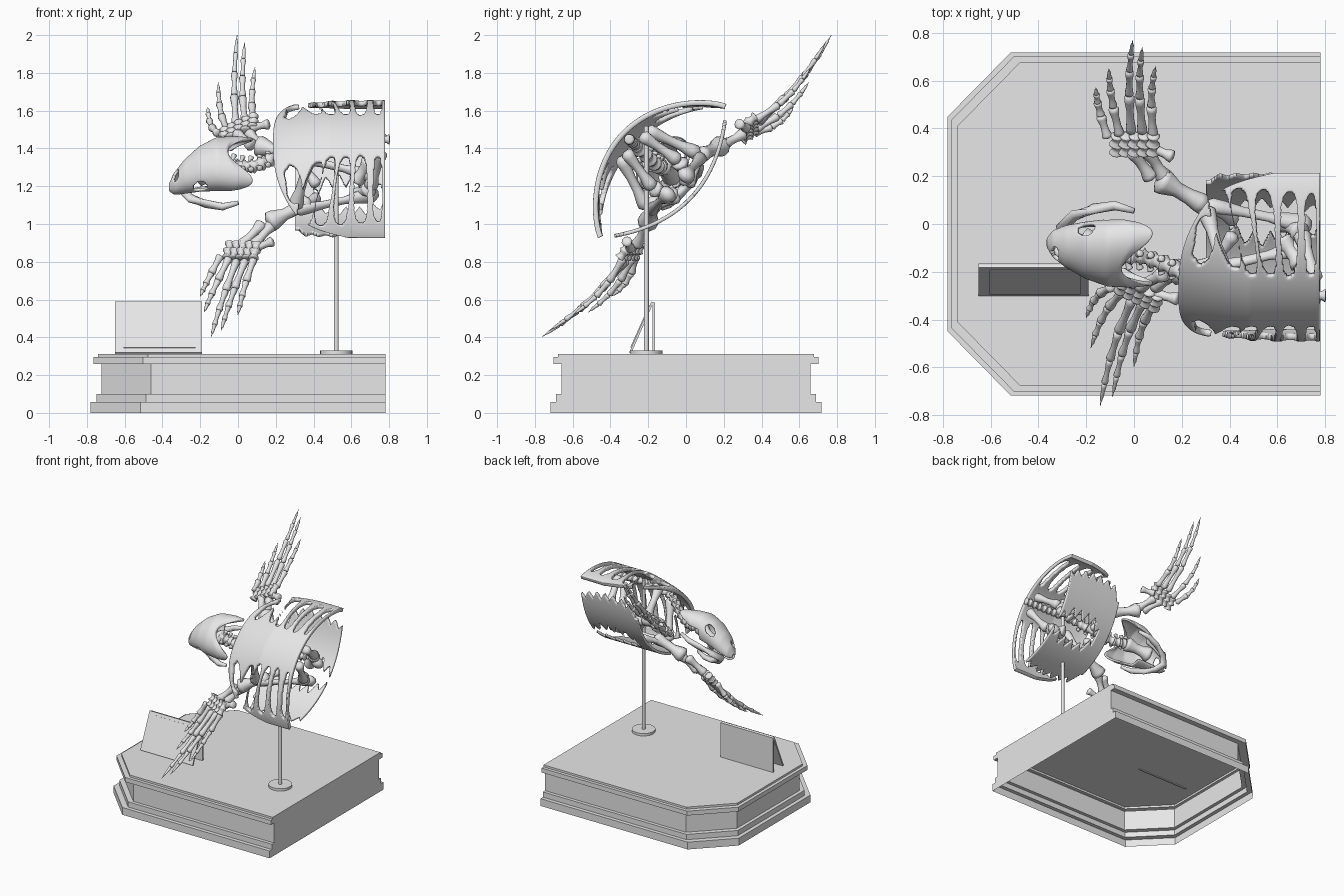
import bpy, bmesh, math
from mathutils import Vector as V

if "Cube" in bpy.data.objects:
    bpy.data.objects.remove(bpy.data.objects["Cube"])

bone_mat = bpy.data.materials.new("plain_grey")
bone_mat.diffuse_color = (0.8, 0.8, 0.8, 1)
bone_mat.use_nodes = True
bone_mat.node_tree.nodes["Principled BSDF"].inputs["Base Color"].default_value = bone_mat.diffuse_color


def finish(name, bm, smooth=True, normals=True):
    if normals:
        bmesh.ops.recalc_face_normals(bm, faces=bm.faces)
    me = bpy.data.meshes.new(name)
    bm.to_mesh(me)
    bm.free()
    me.materials.append(bone_mat)
    ob = bpy.data.objects.new(name, me)
    bpy.context.collection.objects.link(ob)
    for p in me.polygons:
        p.use_smooth = smooth
    return ob


# Body frame: f runs along x, u is sideways, d points to the back of the shell
def body(f, u, d):
    return V((f, -.12 + .69 * u - .72 * d, 1.275 + .72 * u + .69 * d))


def to_body(p):
    y, z = p[1] + .12, p[2] - 1.275
    return p[0], .69 * y + .72 * z, -.72 * y + .69 * z


def mirrored(p):
    f, u, d = to_body(p)
    return body(f + .13 - .235 * u, .06 - u, d)


def tube(name, pts, radii, n=10, flat=1.0):
    """Round bone through the points, with a radius at each one"""
    bm = bmesh.new()
    pts = [V(p) for p in pts]
    rings = []
    for i, p in enumerate(pts):
        t = (pts[min(i + 1, len(pts) - 1)] - pts[max(i - 1, 0)]).normalized()
        a = t.cross(V((1, .1, .05)) if abs(t.x) < .9 else V((0, .72, -.69))).normalized()
        b = t.cross(a)
        rings.append([bm.verts.new(p + radii[i] * (a * math.cos(k * math.tau / n) * flat
                      + b * math.sin(k * math.tau / n))) for k in range(n)])
    for r, q in zip(rings, rings[1:]):
        for k in range(n):
            bm.faces.new((r[k], r[(k + 1) % n], q[(k + 1) % n], q[k]))
    bm.faces.new(rings[0])
    bm.faces.new(rings[-1])
    return finish(name, bm)


def long_bone(name, a, b, r, ends=(1.5, 1.4), flat=1.0):
    """Bone with knobbed ends and a slim shaft"""
    a, b = V(a), V(b)
    prof = [(0, .5 * ends[0]), (.06, ends[0]), (.16, ends[0] * .95), (.35, 1), (.6, .95),
            (.84, ends[1] * .95), (.94, ends[1]), (1, .5 * ends[1])]
    return tube(name, [a.lerp(b, t) for t, _ in prof], [r * k for _, k in prof], flat=flat)


def sheet(name, nx, ny, point, keep, thick, passes):
    """Curved plate from a grid, with openings where keep is false"""
    bm = bmesh.new()
    g = [[bm.verts.new(point(i / nx, j / ny)) for j in range(ny + 1)] for i in range(nx + 1)]
    for i in range(nx):
        for j in range(ny):
            if keep((i + .5) / nx, (j + .5) / ny):
                bm.faces.new((g[i][j], g[i + 1][j], g[i + 1][j + 1], g[i][j + 1]))
    bmesh.ops.delete(bm, geom=[v for v in bm.verts if not v.link_faces], context='VERTS')
    ob = finish(name, bm)
    m = ob.modifiers.new("soften", 'SMOOTH')
    m.factor, m.iterations = .5, passes
    m = ob.modifiers.new("thickness", 'SOLIDIFY')
    m.thickness, m.offset = thick, 0
    m = ob.modifiers.new("round", 'SMOOTH')
    m.factor, m.iterations = .3, 2
    return ob


# Plinth: stepped moulding, clipped corners on the left, open underneath
bm = bmesh.new()
steps = [(0, 0), (.058, 0), (.058, .03), (.10, .03), (.10, .057), (.26, .057),
         (.26, .015), (.295, .015), (.295, .04), (.311, .04)]
rings = []
for z, k in steps:
    half = [(.78, -.717 + k), (-.517 + k, -.717 + k), (-.78 + k, -.45 + k)]
    rings.append([bm.verts.new((x, y, z)) for x, y in half + [(x, -y) for x, y in half[::-1]]])
for r, q in zip(rings, rings[1:]):
    for k in range(6):
        bm.faces.new((r[k], q[k], q[(k + 1) % 6], r[(k + 1) % 6]))
bm.faces.new(rings[-1])
finish("plinth", bm, False)


# Label stand: upright back, sloping front and raised panel
def plate(name, x0, x1, lo, hi, t):
    bm = bmesh.new()
    lo, hi = V((0, *lo)), V((0, *hi))
    n = (hi - lo).cross(V((1, 0, 0))).normalized() * t
    vs = [[bm.verts.new(V((x, 0, 0)) + p + o) for x, p in
           ((x0, lo), (x1, lo), (x1, hi), (x0, hi))] for o in (V((0, 0, 0)), n)]
    bm.faces.new(vs[0])
    bm.faces.new(vs[1])
    for k in range(4):
        bm.faces.new((vs[0][k], vs[0][(k + 1) % 4], vs[1][(k + 1) % 4], vs[1][k]))
    finish(name, bm, False)


plate("label_back", -.65, -.19, (-.165, .305), (-.165, .585), -.012)
plate("label_front", -.65, -.19, (-.29, .315), (-.172, .585), -.012)
plate("label_panel", -.605, -.225, (-.288, .343), (-.188, .567), -.008)


# Display pole and its foot
def cylinder(name, r, z0, z1, n):
    bm = bmesh.new()
    bmesh.ops.create_cone(bm, cap_ends=True, segments=n, radius1=r, radius2=r, depth=z1 - z0)
    bmesh.ops.translate(bm, verts=bm.verts, vec=(.52, -.21, (z0 + z1) / 2))
    ob = finish(name, bm, False)
    bpy.context.view_layer.objects.active = ob
    ob.select_set(True)
    bpy.ops.object.shade_smooth_by_angle()
    ob.select_set(False)


cylinder("pole", .013, .31, 1.52, 16)
cylinder("pole_foot", .085, .31, .33, 32)


# Carapace: domed plate with openings between the ribs
def dome(t, v):
    s = math.sin((v - .5) * math.pi * .97)
    f0 = .19 + .2 * abs(s) ** 3 + .2 * s ** 20
    return f0 + t * (.78 - f0), s


def dome_point(t, v):
    f, s = dome(t, v)
    h = .215 + .08 * min(1, t / .5) ** .7
    return body(f, .48 * s, h * (1 - s * s) ** .8)


# centre along the body, half width, centre and half length sideways, slant
gaps = [(.295, .05, .55, .2, .1), (.385, .047, .64, .28, -.15), (.465, .04, .62, .3, -.10),
        (.555, .04, .62, .3, -.05), (.65, .037, .61, .3, 0), (.74, .025, .61, .29, 0)]


def dome_keep(t, v):
    f, s = dome(t, v)
    a = abs(s)
    for fc, hf, sc, hs, k in gaps:
        jag = .25 * abs(math.sin(a * 45)) if fc < .3 else 0
        taper = .85 + .5 * (a - .6)
        if abs((f - fc - k * (a - sc)) / (hf * taper)) ** 3 + abs((a - sc) / hs) ** 3 < 1 - jag:
            return False
    return True


sheet("carapace", 84, 130, dome_point, dome_keep, .028, 5)

# Plastron: shallow belly plate with toothed edges and an open middle
def belly(t, v):
    return .3 + .48 * t, (v - .5) * .88


def belly_point(t, v):
    f, u = belly(t, v)
    return body(f, u, -.2 + .15 * (u / .42) ** 2)


def belly_keep(t, v):
    f, u = belly(t, v)
    tooth = abs((f * 14) % 1 - .5) * 2
    outer = .35 + .05 * tooth + .03 * math.sin((f - .3) * 6.5) - max(0, .36 - f) * 1.2
    mid = abs(f - .58)
    inner = (.15 - .7 * max(0, mid - .1)) - .08 * tooth
    return abs(u) < outer and (abs(u) > inner or f < .40)


sheet("plastron", 80, 130, belly_point, belly_keep, .02, 2)

# Spine under the dome and neck
for i in range(11):
    f = .30 + i * .046
    d = .20 + .05 * min(1, i / 4)
    long_bone("vertebra", body(f, 0, d), body(f + .044, 0, d + (.01 if i < 4 else 0)), .02)
neck = [(-.06, 0.02, .04), (-.015, .015, .035), (.03, .01, .03), (.075, .0, .04), (.12, 0, .06),
        (.165, 0, .09), (.21, 0, .125), (.255, 0, .165), (.30, 0, .20)]
for i, (a, b) in enumerate(zip(neck, neck[1:])):
    long_bone("neck_vertebra", body(*a), body(*b), .028, (1.4, 1.25))
    for s in (-1, 1):
        m = V(a).lerp(V(b), .5)
        long_bone("neck_process", body(*m), body(m.x + .02, m.y + s * .05, m.z + .03), .011)

# Skull: hollow loft with eye sockets and an open back
# along the body, half width, top, bottom, sideways shift
skull = [(-.36, .012, -.075, -.10, -.03), (-.335, .05, -.02, -.12, -.02), (-.28, .085, .045, -.115, 0),
         (-.2, .125, .105, -.095, .02), (-.11, .155, .14, -.08, .03), (-.03, .165, .135, -.07, .03),
         (.01, .16, .12, -.06, .03)]


def skull_at(t):
    i = min(int(t * 6), 5)
    k = t * 6 - i
    return [a + (b - a) * k for a, b in zip(skull[i], skull[i + 1])]


def skull_point(t, v):
    f, w, top, bot, sh = skull_at(t)
    a = (v - .5) * math.tau * .86
    rear = -.07 * max(0, t - .7) / .3 * math.cos(a * 2.6)
    return body(f + rear, sh + w * math.sin(a), (top + bot) / 2 + (top - bot) / 2 * math.cos(a))


def skull_keep(t, v):
    f = skull_at(t)[0]
    a = abs(v - .5) * .86 * math.tau
    eye = ((f + .2) / .036) ** 2 + ((a - 1.62) / .33) ** 2 < 1
    nose = ((f + .325) / .014) ** 2 + (a / .6) ** 2 < 1
    cheek = f > -.12 and a > 2.1
    return not (eye or nose or cheek)


sheet("skull", 60, 80, skull_point, skull_keep, .016, 3)
jaw = [(0, .15, -.09), (-.08, .145, -.125), (-.17, .11, -.14), (-.25, .065, -.145), (-.3, .0, -.14)]
right = [body(f, .01 + u, d) for f, u, d in jaw]
left = [body(f, .01 - u, d) for f, u, d in jaw[:-1]]
tube("lower_jaw", right + left[::-1], [.012, .02, .022, .024, .027, .024, .022, .02, .012])
long_bone("skull_base", body(-.22, .02, -.05), body(-.03, .02, .04), .04)

# Flippers: the second is reflected across the body
tips = [((-.11, .36, 1.48), (-.16, .57, 1.62)), ((-.06, .37, 1.50), (-.105, .65, 1.75)),
        ((-.012, .38, 1.53), (-.005, .77, 2.0)), ((.035, .38, 1.54), (.035, .74, 1.96)),
        ((.08, .37, 1.55), (.09, .66, 1.83))]
shoulder, elbow, wrist = body(.30, .2, -.08), V((.10, .19, 1.415)), V((.02, .29, 1.47))
for side in (0, 1):
    m = mirrored if side else V
    long_bone("humerus", m(shoulder), m(elbow), .034, (1.3, 1.65))
    for name, o in (("radius", -.025), ("ulna", .03)):
        long_bone(name, m(elbow + V((o, 0, 0))), m(wrist + V((o * 1.2, .02, .01))), .023)
    for i in range(5):
        for k in range(2):
            c = V((-.075 + i * .038, .315 + k * .035, 1.455 + i * .018 + k * .025))
            long_bone("wrist_bone", m(c - V((.0, .02, .015))), m(c + V((.005, .022, .02))), .02)
    long_bone("wrist_spur", m((.07, .32, 1.51)), m((.165, .28, 1.53)), .02)
    for a, b in tips:
        a, b = V(a), V(b)
        cuts = [0, .36, .62, .82, 1]
        bow = V((-.012, .02, -.02))
        path = [a.lerp(b, t) + bow * math.sin(t * math.pi) for t in cuts]
        for j in range(4):
            r = .0165 - j * .0028
            long_bone("finger_bone", m(path[j]), m(path[j + 1]), r,
                      (1.35, .25 if j == 3 else 1.35))

# Shoulder and hip bones inside the shell
for s in (-1, 1):
    long_bone("shoulder_blade", body(.30, s * .2, -.07), body(.38, s * .1, .22), .026)
    long_bone("shoulder_strut", body(.31, s * .2, -.08), body(.42, s * .04, -.15), .022)
    long_bone("coracoid", body(.30, s * .2, -.09), body(.74, s * .06, -.10), .024, (1.5, 2), .8)
    long_bone("hip_blade", body(.70, s * .1, -.02), body(.76, s * .06, .22), .025)
    long_bone("hip_bone", body(.70, s * .1, -.02), body(.62, s * .05, -.13), .03)
